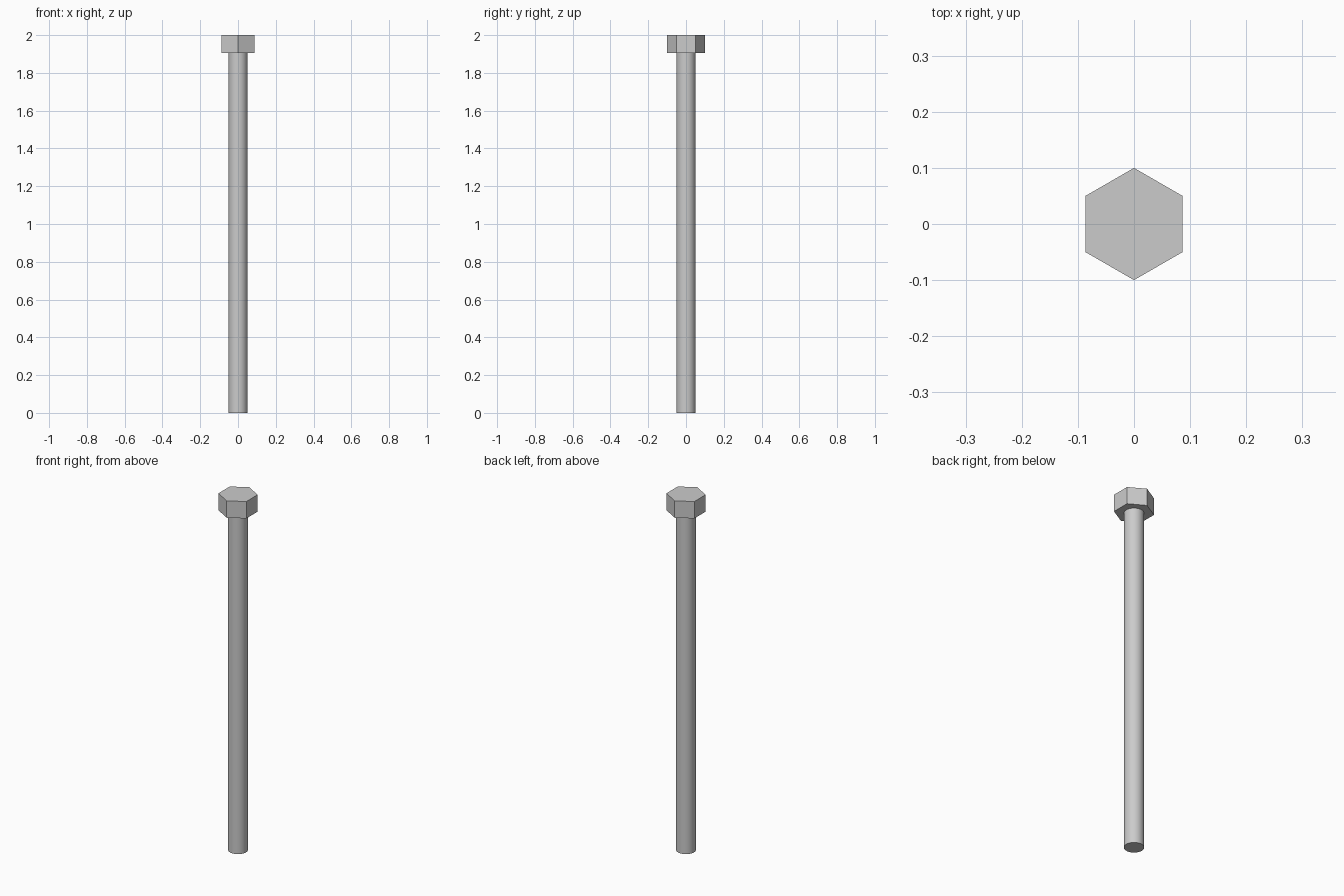
import bpy
import math

if "Cube" in bpy.data.objects:
    bpy.data.objects.remove(bpy.data.objects["Cube"])

HEAD_BOTTOM = 1.905
TOP = 2.0


def prism(name, sides, radius, z0, z1, turn=0.0):
    bpy.ops.mesh.primitive_cylinder_add(
        vertices=sides, radius=radius, depth=z1 - z0,
        location=(0, 0, (z0 + z1) / 2))
    obj = bpy.context.object
    obj.name = name
    obj.rotation_euler.z = turn
    return obj


# Round shank, standing on the ground
shank = prism("shank", 48, 0.05, 0.0, HEAD_BOTTOM)
bpy.ops.object.shade_smooth_by_angle(angle=math.radians(30))

# Hexagonal head, corners pointing to front and back
head = prism("hex_head", 6, 0.1, HEAD_BOTTOM, TOP)
